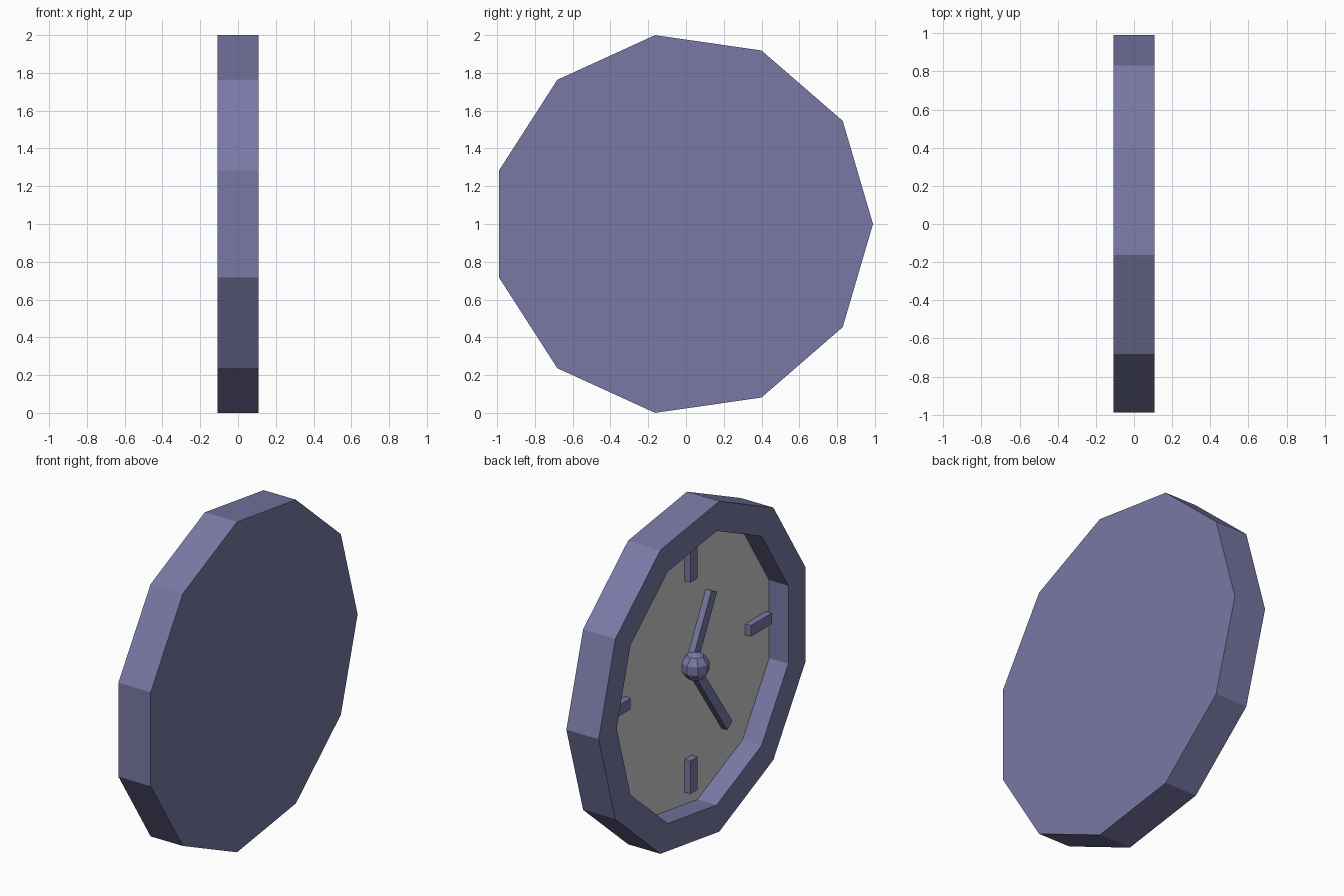
import bpy, bmesh, math
from mathutils import Matrix, Vector

if "Cube" in bpy.data.objects:
    bpy.data.objects.remove(bpy.data.objects["Cube"])

CY, CZ = -0.02, 1.0              # axis of the 11-sided case
SIDES, R, R_IN = 11, 1.01, 0.838
X_BACK, X_FRONT, X_DIAL = 0.108, -0.108, 0.02

paint = bpy.data.materials.new("slate_purple")
paint.diffuse_color = (0.19, 0.19, 0.38, 1)
paint.use_nodes = True
paint.node_tree.nodes["Principled BSDF"].inputs["Base Color"].default_value = paint.diffuse_color


def finish(name, bm, mat=paint):
    bmesh.ops.recalc_face_normals(bm, faces=bm.faces)
    mesh = bpy.data.meshes.new(name)
    bm.to_mesh(mesh)
    bm.free()
    obj = bpy.data.objects.new(name, mesh)
    bpy.context.collection.objects.link(obj)
    if mat:
        mesh.materials.append(mat)
    return obj


def ring(bm, r, x):
    angles = [2 * math.pi * i / SIDES for i in range(SIDES)]
    return [bm.verts.new((x, CY + r * math.cos(a), CZ + r * math.sin(a))) for a in angles]


def bar(name, y, z, width, length, angle=0.0, front=-0.018, back=0.024):
    """Box lying on the dial; angle is clockwise from up as seen from the dial side."""
    bm = bmesh.new()
    bmesh.ops.create_cube(bm, size=1)
    m = (Matrix.Translation(((front + back) / 2, y, z))
         @ Matrix.Rotation(angle, 4, 'X')
         @ Matrix.Diagonal((back - front, width, length, 1)))
    bmesh.ops.transform(bm, matrix=m, verts=bm.verts)
    return finish(name, bm)


# Case: back plate, outer wall, rim and recess wall
bm = bmesh.new()
loops = [ring(bm, r, x) for r, x in
         ((R, X_BACK), (R, X_FRONT), (R_IN, X_FRONT), (R_IN, X_DIAL))]
bm.faces.new(loops[0])
for a, b in zip(loops, loops[1:]):
    for i in range(SIDES):
        j = (i + 1) % SIDES
        bm.faces.new((a[i], a[j], b[j], b[i]))
finish("case", bm)

# Dial: grey plate closing the recess, facing -x
bm = bmesh.new()
face = bm.faces.new(ring(bm, R_IN, X_DIAL))
dial = finish("dial", bm, None)
if dial.data.polygons[0].normal.x > 0:
    dial.data.flip_normals()

# Hour marks
HY, HZ = -0.05, 1.025            # hub position
for name, dy, dz in (("top", 0, 1), ("bottom", 0, -1), ("left", 1, 0), ("right", -1, 0)):
    y = CY + dy * 0.675 if dy else HY
    z = CZ + dz * 0.64 if dz else HZ
    bar("hour_mark_" + name, y, z, 0.2 if dy else 0.067, 0.2 if dz else 0.067)

# Hands, from the hub out to their tips
for name, ty, tz in (("hour_hand", -0.245, 1.40), ("minute_hand", -0.394, 0.53)):
    d = Vector((ty - HY, tz - HZ))
    bar(name, (ty + HY) / 2, (tz + HZ) / 2, 0.06, d.length, math.atan2(-d.x, d.y))

# Hub
bm = bmesh.new()
bmesh.ops.create_uvsphere(bm, u_segments=8, v_segments=5, radius=0.083,
                          matrix=Matrix.Translation((-0.028, HY, HZ)))
finish("hub", bm)
